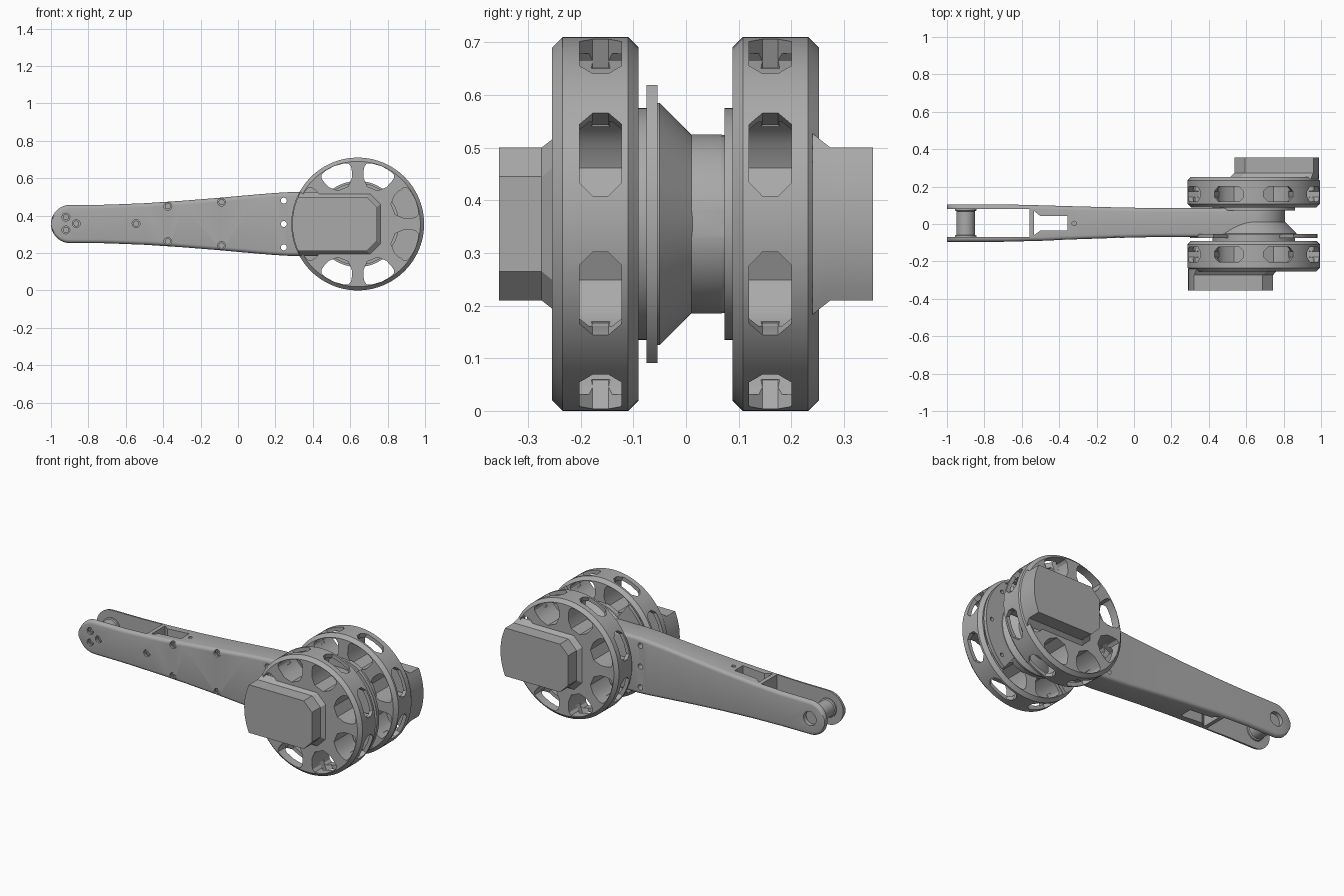
import bpy, bmesh, math
from mathutils import Vector

cube = bpy.data.objects.get("Cube")
if cube:
    bpy.data.objects.remove(cube, do_unlink=True)

CX, CZ = 0.64, 0.355          # wheel axis
R = 0.355                     # wheel radius

grey = bpy.data.materials.new("machined grey")
grey.use_nodes = True
colour = (0.4, 0.4, 0.4, 1)
grey.diffuse_color = colour
for node in grey.node_tree.nodes:
    if node.type == 'BSDF_PRINCIPLED':
        node.inputs["Base Color"].default_value = colour


def make(name, bm):
    bmesh.ops.recalc_face_normals(bm, faces=bm.faces[:])
    me = bpy.data.meshes.new(name)
    bm.to_mesh(me)
    bm.free()
    me.materials.append(grey)
    ob = bpy.data.objects.new(name, me)
    bpy.context.scene.collection.objects.link(ob)
    return ob


def smooth(ob):
    ob.data.shade_smooth()
    ob.data.set_sharp_from_angle(angle=math.radians(28))


def cut(ob, bm):
    """Subtract the shapes in bm from ob and bake the result."""
    cutter = make("cutter", bm)
    cutter.hide_render = True
    mod = ob.modifiers.new("cut", 'BOOLEAN')
    mod.operation, mod.solver, mod.object = 'DIFFERENCE', 'EXACT', cutter
    bpy.context.view_layer.update()
    deps = bpy.context.evaluated_depsgraph_get()
    me = bpy.data.meshes.new_from_object(ob.evaluated_get(deps))
    ob.modifiers.clear()
    ob.data = me
    bpy.data.objects.remove(cutter, do_unlink=True)


def loft(bm, rings):
    """Skin a list of equal rings of points and cap both ends."""
    rows = [[bm.verts.new(p) for p in ring] for ring in rings]
    n = len(rows[0])
    for a, b in zip(rows, rows[1:]):
        for i in range(n):
            j = (i + 1) % n
            bm.faces.new((a[i], a[j], b[j], b[i]))
    bm.faces.new(rows[0][::-1])
    bm.faces.new(rows[-1])


def prism(bm, pts, lo, hi, place=lambda u, v, w: (u, w, v)):
    loft(bm, [[place(u, v, w) for u, v in pts] for w in (lo, hi)])


def arc(r, a0, a1, n, cx=0, cz=0):
    angles = [math.radians(a0 + (a1 - a0) * i / n) for i in range(n + 1)]
    return [(cx + r * math.cos(a), cz + r * math.sin(a)) for a in angles]


def circle(r, cx, cz, n=24):
    return arc(r, 0, 360, n, cx, cz)[:-1]


def rect(x0, x1, z0, z1):
    return [(x0, z0), (x1, z0), (x1, z1), (x0, z1)]


def lathe(name, profile, n=96, cx=CX, cz=CZ):
    bm = bmesh.new()
    loft(bm, [[(x, y, z) for x, z in circle(r, cx, cz, n)] for r, y in profile])
    return make(name, bm)


# Wheels: chamfered drums with eight windows in the face and the rim
face_window = [(0.205, 0.03), (0.24, 0.066), (0.275, 0.08), (0.3, 0.085), (0.318, 0.078), (0.328, 0.05)]
face_window += [(0.334, 0)] + [(u, -v) for u, v in reversed(face_window)]
rim_window = [(0.085, 0.015), (0.06, 0.04), (-0.06, 0.04), (-0.085, 0.015),
              (-0.085, -0.015), (-0.06, -0.04), (0.06, -0.04), (0.085, -0.015)]
for name, y0, s in (("front", -0.172, 1), ("back", 0.17, -1)):
    c = 0.02
    wheel = lathe(name + "_wheel", [(R - c, y0 - 0.082), (R, y0 - 0.082 + c),
                                    (R, y0 + 0.082 - c), (R - c, y0 + 0.082)])
    axial, radial = bmesh.new(), bmesh.new()
    mid = y0 + s * 0.01
    for k in range(8):
        a = math.radians(22.5 + 45 * k)
        d = Vector((math.cos(a), 0, math.sin(a)))
        t = Vector((-math.sin(a), 0, math.cos(a)))
        o, y = Vector((CX, 0, CZ)), Vector((0, 1, 0))
        prism(axial, face_window, y0 - 0.2, y0 + 0.2,
              lambda u, v, w: o + d * u + t * v + y * w)
        prism(radial, rim_window, 0.285, 0.42,
              lambda u, v, w: o + d * w + t * u + y * (mid + v))
    cut(wheel, axial)
    cut(wheel, radial)
    smooth(wheel)

    # Motor housing: half rounded, half chamfered block with a flared skirt
    def outline(half, xmax, ch):
        edge = math.degrees(math.asin(half / 0.35))
        return arc(0.35, 180 - edge, 180 + edge, 12) + [
            (xmax - ch, -half), (xmax, ch - half), (xmax, half - ch), (xmax - ch, half)]
    bm = bmesh.new()
    layers = ((0.24, 0.172, 0.135), (0.274, 0.145, 0.102), (0.355, 0.145, 0.102))
    loft(bm, [[(CX + s * u, -s * w, CZ + v) for u, v in outline(h, xm, 0.055)]
              for w, h, xm in layers])
    smooth(make(name + "_motor_housing", bm))

    # Bearing disc on the inner face
    smooth(lathe(name + "_bearing_disc", [(0.22, -s * 0.1), (0.22, -s * 0.073)]))

# Conical hub and the shaft drum
smooth(lathe("cone_hub", [(0.23, -0.06), (0.23, -0.05), (0.168, 0.012), (0.165, 0.012), (0.165, 0.08)]))

# Two-winged mounting plate
bm = bmesh.new()
wings = (arc(0.34, -51, 51, 28) + arc(0.22, 51, 129, 16)
         + arc(0.34, 129, 231, 28) + arc(0.22, 231, 309, 16))
prism(bm, [(CX + u, CZ + v) for u, v in wings], -0.075, -0.054)
plate = make("mounting_plate", bm)
holes = bmesh.new()
for a in (-40, 0, 40):
    q = math.radians(a)
    prism(holes, circle(0.011, CX + 0.3 * math.cos(q), CZ + 0.3 * math.sin(q), 12), -0.1, 0)
cut(plate, holes)
smooth(plate)


# Arm: lofted rounded section that widens towards the wheels
def mix(table, x):
    for (x0, v0), (x1, v1) in zip(table, table[1:]):
        if x <= x1:
            return v0 + (v1 - v0) * max(0, x - x0) / (x1 - x0)
    return table[-1][1]


HEIGHT = [(-0.9, 0.102), (-0.7, 0.103), (-0.5, 0.111), (-0.3, 0.124), (-0.1, 0.14),
          (0.1, 0.158), (0.2, 0.166), (0.27, 0.17), (0.64, 0.17)]
FRONT = [(-0.7, -0.095), (-0.5, -0.09), (-0.2, -0.077), (0.1, -0.07)]
BACK = [(-0.7, 0.105), (-0.5, 0.1), (-0.2, 0.091), (0.1, 0.085)]
stations = [(-0.898 - 0.102 * math.cos(a), 0.102 * math.sin(a))
            for a in (math.radians(d) for d in range(8, 90, 8))]
stations += [(x, h) for x, h in HEIGHT]
stations += [(CX + 0.17 * math.sin(a), 0.17 * math.cos(a))
             for a in (math.radians(d) for d in range(10, 85, 10))]
rings = []
for x, h in stations:
    y0, y1, b = mix(FRONT, x), mix(BACK, x), min(0.02, h * 0.5)
    ring = []
    for sy, sz, start in ((1, 1, 0), (-1, 1, 90), (-1, -1, 180), (1, -1, 270)):
        cy = y1 - b if sy > 0 else y0 + b
        ring += [(x, cy + u, CZ + sz * (h - b) + v) for u, v in arc(b, start, start + 90, 4)]
    rings.append(ring)
bm = bmesh.new()
loft(bm, rings)
arm = make("arm", bm)

# Fork slot, pocket behind the web and drilled holes
slots = bmesh.new()
prism(slots, rect(-1.1, -0.56, -0.07, 0.08), -0.1, 0.8, lambda u, v, w: (u, v, w))
prism(slots, [(-0.535, -0.06), (-0.5, -0.035), (-0.355, -0.035), (-0.355, 0.042),
              (-0.5, 0.042), (-0.535, 0.07)], -0.1, 0.8, lambda u, v, w: (u, v, w))
prism(slots, circle(0.012, -0.32, 0.003, 12), 0.42, 0.8, lambda u, v, w: (u, v, w))
for dz in (-0.125, 0, 0.125):
    prism(slots, circle(0.016, 0.245, CZ + dz, 16), -0.2, 0.2)
prism(slots, circle(0.042, -0.9, CZ), 0.06, 0.2)

screws = [(-0.92, 0.392), (-0.92, 0.323), (-0.865, 0.357), (-0.545, 0.357),
          (-0.375, 0.45), (-0.375, 0.262), (-0.088, 0.472), (-0.088, 0.24)]
for x, z in screws:
    prism(slots, circle(0.021, x, z, 16), -0.2, mix(FRONT, x) + 0.016)
cut(arm, slots)
smooth(arm)

# Screw heads with hex sockets
for i, (x, z) in enumerate(screws):
    y = mix(FRONT, x)
    head = lathe("screw_%d" % (i + 1), [(0.016, y + 0.018), (0.016, y + 0.006)], 16, x, z)
    socket = bmesh.new()
    prism(socket, circle(0.009, x, z, 6), y - 0.1, y + 0.013)
    cut(head, socket)
    smooth(head)

# Hollow spacer post joining the fork tips
post = lathe("spacer_post", [(0.057, -0.072), (0.057, -0.062), (0.05, -0.058),
                             (0.05, 0.068), (0.057, 0.072), (0.057, 0.082)], 32, -0.9)
bore = bmesh.new()
prism(bore, circle(0.042, -0.9, CZ), -0.05, 0.2)
cut(post, bore)
smooth(post)
